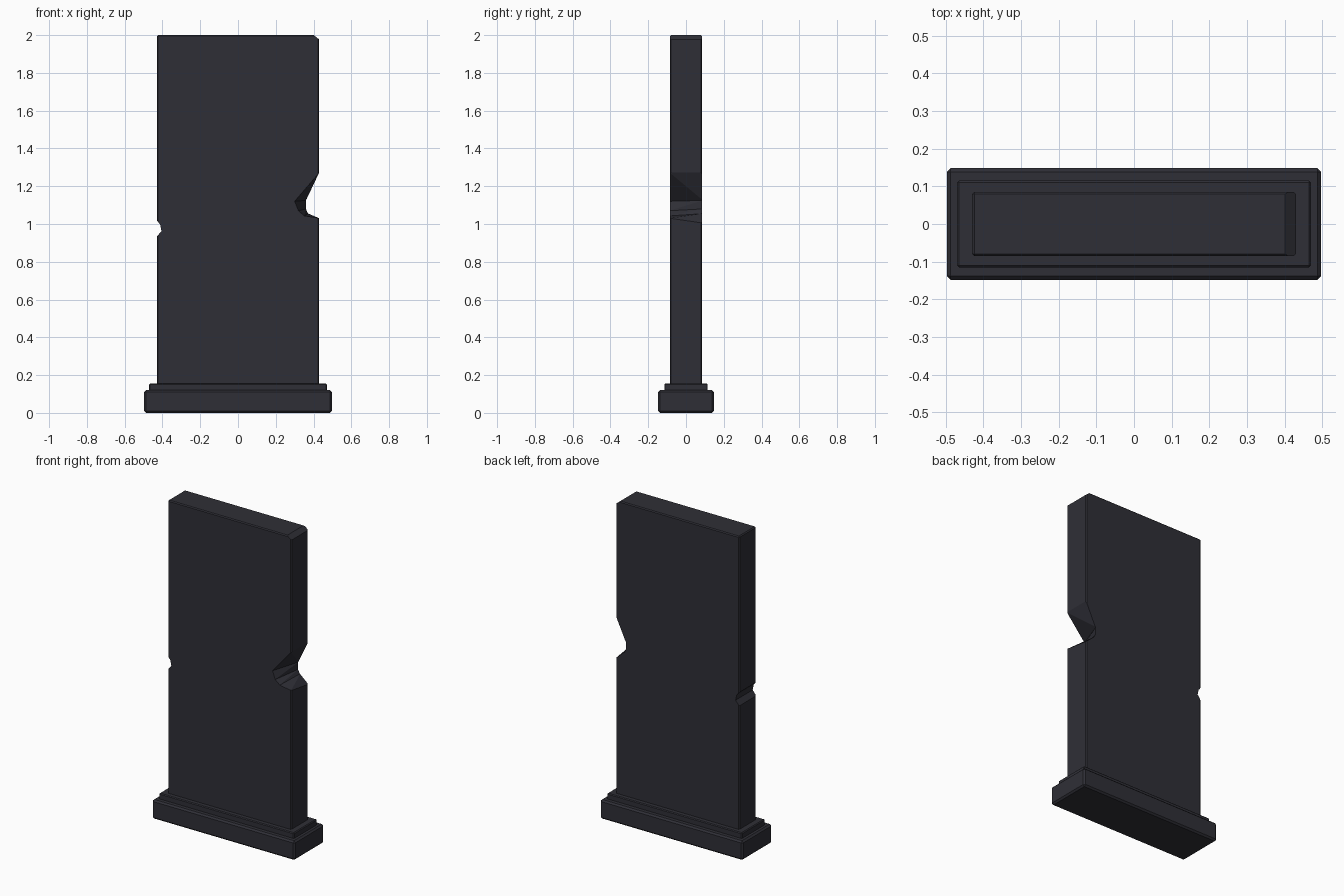
import bpy, bmesh

if "Cube" in bpy.data.objects:
    bpy.data.objects.remove(bpy.data.objects["Cube"])

stone = bpy.data.materials.new("dark stone")
stone.diffuse_color = (0.028, 0.028, 0.037, 1)
stone.use_nodes = True
stone.node_tree.nodes["Principled BSDF"].inputs["Base Color"].default_value = stone.diffuse_color


def block(name, hx, hy, z0, z1, bevel):
    """Bevelled box centred on x and y."""
    bpy.ops.mesh.primitive_cube_add(size=1, location=(0, 0, (z0 + z1) / 2))
    ob = bpy.context.object
    ob.name = name
    ob.scale = (2 * hx, 2 * hy, z1 - z0)
    bpy.ops.object.transform_apply(location=True, rotation=False, scale=True)
    ob.data.materials.append(stone)
    mod = ob.modifiers.new("edge bevel", 'BEVEL')
    mod.width = bevel
    mod.segments = 1
    return ob


def chip(target, name, front, back):
    """Cut a chip out of target, lofted from a front to a back (x, z) profile."""
    bm = bmesh.new()
    f = [bm.verts.new((x, -0.09, z)) for x, z in front]
    b = [bm.verts.new((x, 0.09, z)) for x, z in back]
    n = len(f)
    bm.faces.new(f)
    bm.faces.new(b[::-1])
    for i in range(n):
        j = (i + 1) % n
        bm.faces.new((f[j], f[i], b[i], b[j]))
    bmesh.ops.triangulate(bm, faces=bm.faces[:])
    bmesh.ops.recalc_face_normals(bm, faces=bm.faces[:])
    me = bpy.data.meshes.new(name)
    bm.to_mesh(me)
    bm.free()
    me.materials.append(stone)
    cutter = bpy.data.objects.new(name, me)
    bpy.context.collection.objects.link(cutter)
    mod = target.modifiers.new(name, 'BOOLEAN')
    mod.operation = 'DIFFERENCE'
    mod.solver = 'EXACT'
    mod.object = cutter
    bpy.context.view_layer.objects.active = target
    for m in list(target.modifiers):
        bpy.ops.object.modifier_apply(modifier=m.name)
    bpy.data.objects.remove(cutter)


# Stepped base
block("base_plinth", 0.497, 0.148, 0, 0.12, 0.01)
block("base_step", 0.47, 0.115, 0.11, 0.155, 0.005)

# Tall slab with broken edges
slab = block("slab", 0.43, 0.085, 0.145, 2.0, 0.006)
chip(slab, "right_break",
     [(0.5, 1.275), (0.431, 1.275), (0.298, 1.12), (0.318, 1.07), (0.35, 1.043), (0.431, 1.03), (0.5, 1.03)],
     [(0.5, 1.275), (0.431, 1.275), (0.36, 1.125), (0.36, 1.08), (0.372, 1.055), (0.431, 1.004), (0.5, 1.004)])
left = [(-0.5, 1.02), (-0.431, 1.02), (-0.412, 0.997), (-0.405, 0.963), (-0.431, 0.932), (-0.5, 0.932)]
chip(slab, "left_break", left, left)
corner = [(0.401, 2.0), (0.431, 1.976), (0.5, 1.976), (0.5, 2.05), (0.401, 2.05)]
chip(slab, "corner_break", corner, corner)
